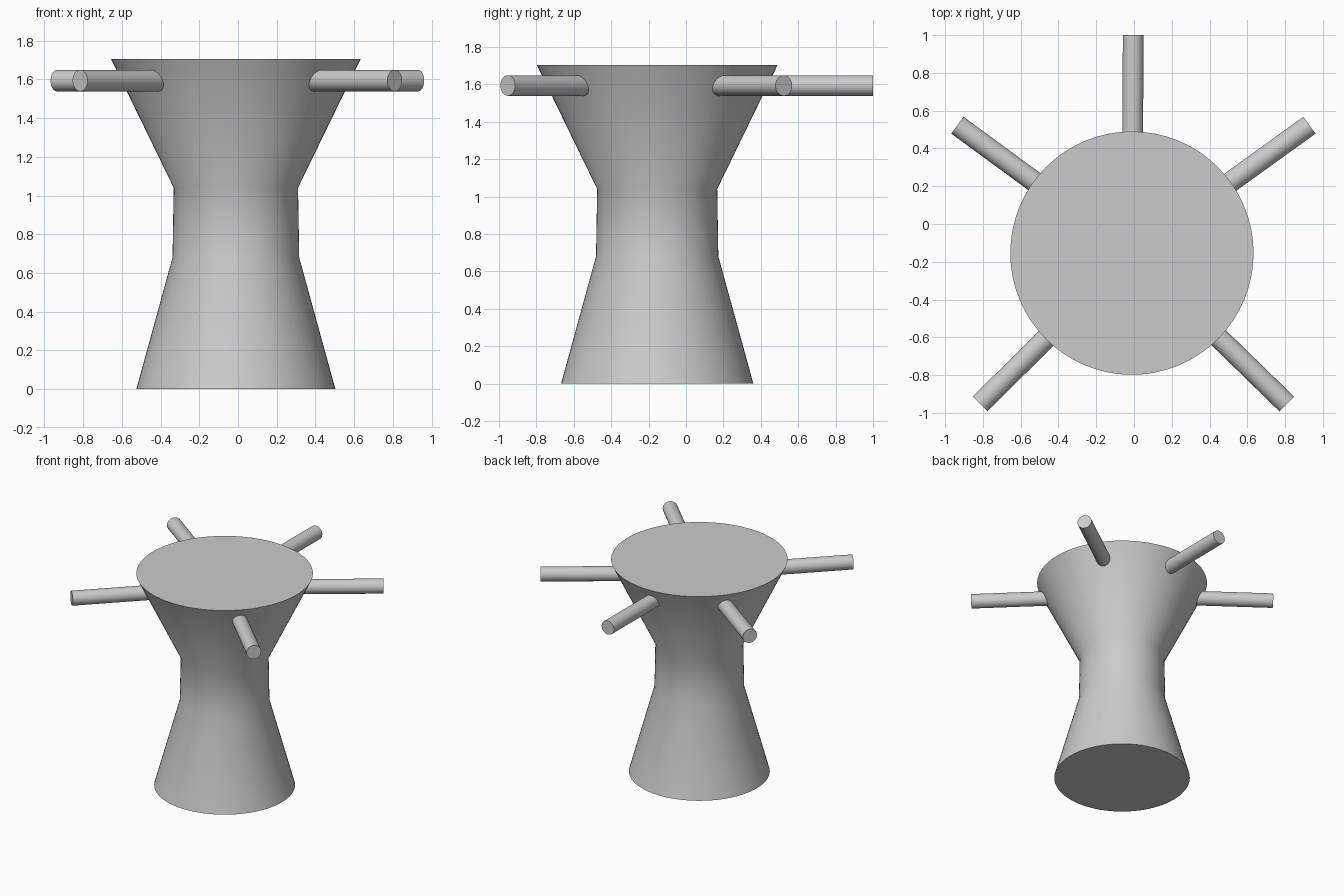
import bpy, bmesh, math
from mathutils import Vector

if "Cube" in bpy.data.objects:
    bpy.data.objects.remove(bpy.data.objects["Cube"])

CENTER = Vector((-0.011, -0.154, 0))
ROD_Z, ROD_R = 1.593, 0.055


def finish(obj):
    bpy.ops.object.select_all(action='DESELECT')
    obj.select_set(True)
    bpy.context.view_layer.objects.active = obj
    bpy.ops.object.shade_smooth_by_angle(angle=math.radians(40))


def lathe(name, profile, sides, location):
    """Closed solid of revolution from (radius, z) points, bottom to top."""
    bm = bmesh.new()
    rings = []
    for r, z in profile:
        rings.append([bm.verts.new((r * math.cos(2 * math.pi * i / sides),
                                    r * math.sin(2 * math.pi * i / sides), z))
                      for i in range(sides)])
    for a, b in zip(rings, rings[1:]):
        for i in range(sides):
            j = (i + 1) % sides
            bm.faces.new((a[i], a[j], b[j], b[i]))
    bm.faces.new(rings[0][::-1])
    bm.faces.new(rings[-1])
    mesh = bpy.data.meshes.new(name)
    bm.to_mesh(mesh)
    bm.free()
    obj = bpy.data.objects.new(name, mesh)
    obj.location = location
    bpy.context.collection.objects.link(obj)
    finish(obj)
    return obj


def rod(name, tip_x, tip_y, inner=0.45):
    """Round bar pointing outward from the body axis to the given tip."""
    tip = Vector((tip_x, tip_y, ROD_Z))
    axis = Vector((CENTER.x, CENTER.y, ROD_Z))
    direction = (tip - axis).normalized()
    start = axis + direction * inner
    bpy.ops.mesh.primitive_cylinder_add(
        vertices=32, radius=ROD_R, depth=(tip - start).length,
        location=(tip + start) / 2,
        rotation=direction.to_track_quat('Z', 'Y').to_euler())
    obj = bpy.context.object
    obj.name = name
    finish(obj)


# Waisted body: flared base, straight neck, flared head
lathe("waisted_body",
      [(0.514, 0), (0.327, 0.68), (0.321, 1.04), (0.644, 1.704)], 64, CENTER)

# Five handle rods around the head
rod("back_rod", -0.004, 1.0)
for side, s in (("right", 1), ("left", -1)):
    rod(f"{side}_back_rod", s * 0.932 - 0.003, 0.523)
    rod(f"{side}_front_rod", s * 0.812 - 0.003, -0.953)
